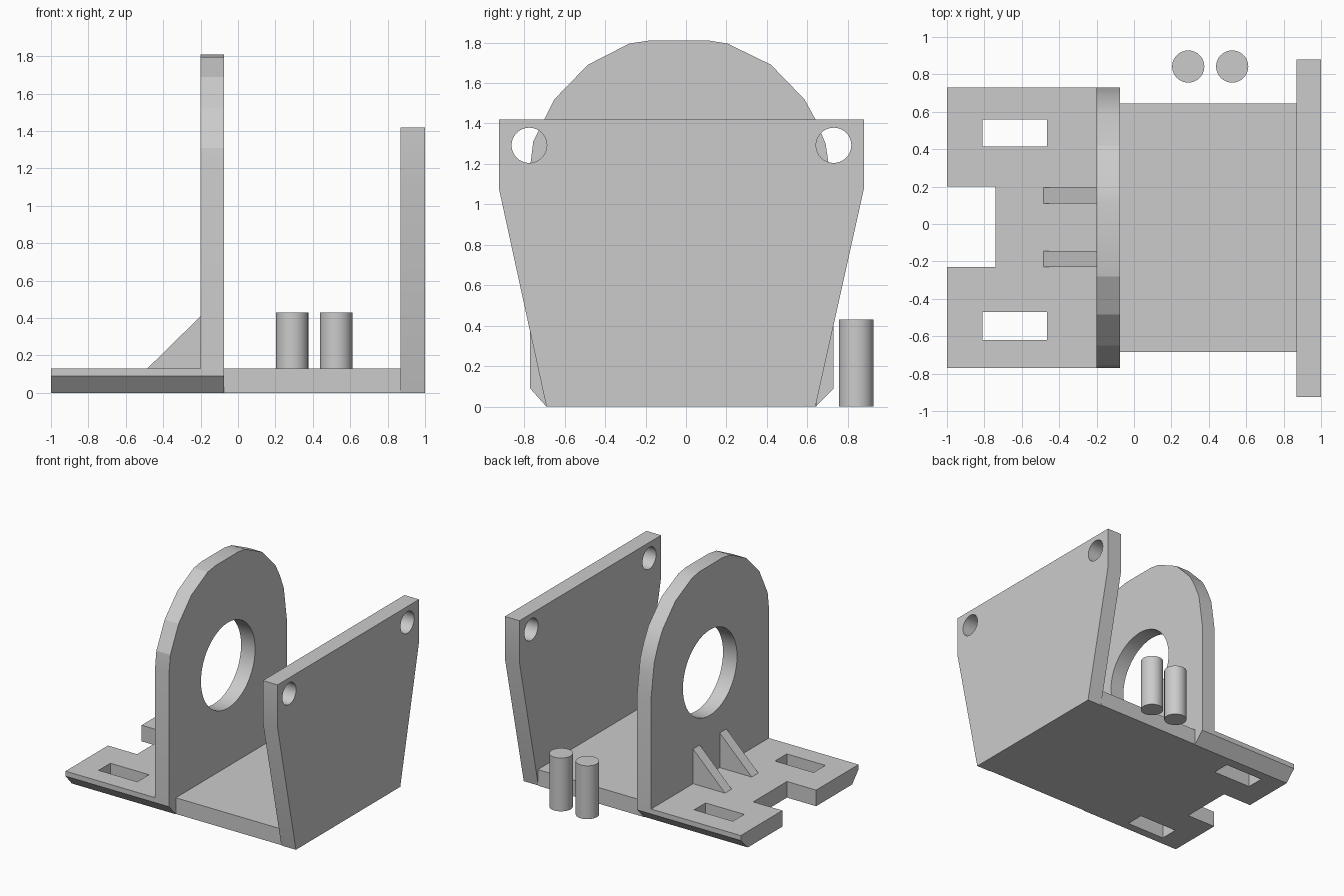
import bpy
import bmesh
from mathutils import Matrix, Vector

cube = bpy.data.objects.get("Cube")
if cube:
    bpy.data.objects.remove(cube, do_unlink=True)

# Single plain grey finish
grey = bpy.data.materials.new("plain grey")
grey.use_nodes = True
GREY = (0.6, 0.6, 0.6, 1)
grey.diffuse_color = GREY
grey.node_tree.nodes["Principled BSDF"].inputs["Base Color"].default_value = GREY


def finish(name, bm):
    bmesh.ops.recalc_face_normals(bm, faces=bm.faces)
    mesh = bpy.data.meshes.new(name)
    bm.to_mesh(mesh)
    bm.free()
    mesh.materials.append(grey)
    obj = bpy.data.objects.new(name, mesh)
    bpy.context.collection.objects.link(obj)
    return obj


def prism(name, outline, axis, start, end):
    """Extrude an outline along x (points are y, z) or y (points are x, z)."""
    bm = bmesh.new()
    place = (lambda a, b: (start, a, b)) if axis == "x" else (lambda a, b: (a, start, b))
    face = bm.faces.new([bm.verts.new(place(a, b)) for a, b in outline])
    result = bmesh.ops.extrude_face_region(bm, geom=[face])
    shift = Vector((end - start, 0, 0)) if axis == "x" else Vector((0, end - start, 0))
    verts = [v for v in result["geom"] if isinstance(v, bmesh.types.BMVert)]
    bmesh.ops.translate(bm, verts=verts, vec=shift)
    return finish(name, bm)


def box(name, x0, x1, y0, y1, z0, z1):
    return prism(name, [(y0, z0), (y1, z0), (y1, z1), (y0, z1)], "x", x0, x1)


def cylinder(name, centre, radius, depth, axis="z"):
    bm = bmesh.new()
    turn = Matrix.Rotation(1.5707963, 4, "Y") if axis == "x" else Matrix()
    bmesh.ops.create_cone(bm, cap_ends=True, segments=48, radius1=radius,
                          radius2=radius, depth=depth,
                          matrix=Matrix.Translation(centre) @ turn)
    return finish(name, bm)


def select(obj):
    bpy.ops.object.select_all(action="DESELECT")
    obj.select_set(True)
    bpy.context.view_layer.objects.active = obj


def cut(obj, cutters):
    select(obj)
    for cutter in cutters:
        mod = obj.modifiers.new("cut", "BOOLEAN")
        mod.operation = "DIFFERENCE"
        mod.solver = "EXACT"
        mod.object = cutter
        bpy.ops.object.modifier_apply(modifier=mod.name)
        bpy.data.objects.remove(cutter, do_unlink=True)


def smooth(obj, angle=0.3):
    select(obj)
    bpy.ops.object.shade_smooth_by_angle(angle=angle)


THICK = 0.13
FOOT_END, RING_END, WALL_START = -0.2, -0.075, 0.87

# Foot plate with chamfered lower sides, end notch and two slots
foot = prism("foot_plate", [(-0.69, 0), (0.64, 0), (0.73, 0.09), (0.73, THICK),
                            (-0.77, THICK), (-0.77, 0.09)], "x", -1, FOOT_END)
cut(foot, [box("notch_cutter", -1.1, -0.74, -0.23, 0.2, -0.1, 0.3),
           box("slot_cutter", -0.81, -0.465, 0.415, 0.56, -0.1, 0.3),
           box("slot_cutter", -0.81, -0.465, -0.62, -0.47, -0.1, 0.3)])

# Arched upright plate with a round opening
arch = [(-0.69, 0), (0.64, 0), (0.73, 0.09), (0.73, 1.03), (0.705, 1.2), (0.69, 1.3),
        (0.64, 1.42), (0.585, 1.52), (0.42, 1.69), (0.205, 1.795), (0.11, 1.81),
        (-0.18, 1.81), (-0.28, 1.795), (-0.485, 1.69), (-0.65, 1.52), (-0.70, 1.42),
        (-0.755, 1.31), (-0.77, 1.19), (-0.77, 0.09)]
upright = prism("arched_upright", arch, "x", FOOT_END, RING_END)
cut(upright, [cylinder("opening_cutter", (-0.14, -0.02, 0.945), 0.345, 0.6, "x")])
smooth(upright)

# Floor between the two uprights
box("floor_plate", RING_END, WALL_START, -0.685, 0.645, 0, THICK)

# Tapered end wall with a bolt hole in each upper corner
wall = prism("end_wall", [(-0.69, 0), (0.64, 0), (0.88, 1.08), (0.88, 1.42),
                          (-0.925, 1.42), (-0.925, 1.08)], "x", WALL_START, 1)
cut(wall, [cylinder("bolt_cutter", (0.93, y, 1.292), 0.087, 0.5, "x")
           for y in (-0.775, 0.73)])
smooth(wall)

# Triangular gussets behind the upright
for side, y0, y1 in (("left", 0.11, 0.195), ("right", -0.23, -0.145)):
    prism("gusset_" + side, [(-0.485, THICK), (FOOT_END, THICK), (FOOT_END, 0.41)],
          "y", y0, y1)

# Two loose pins standing beside the floor
for label, x in (("inner", 0.29), ("outer", 0.525)):
    smooth(cylinder("pin_" + label, (x, 0.842, 0.215), 0.086, 0.43))
